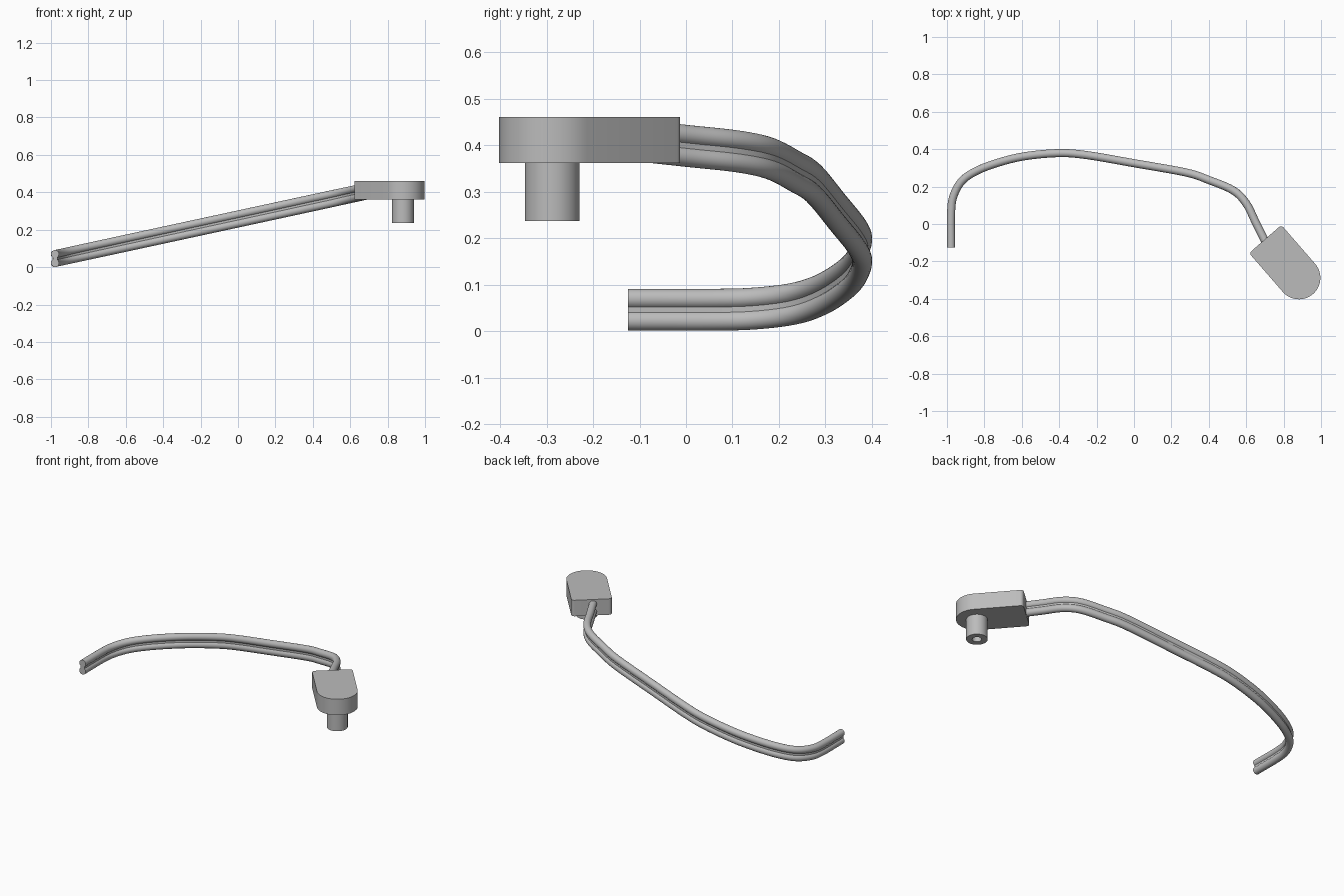
import bpy, bmesh, math
from mathutils import Vector

cube = bpy.data.objects.get("Cube")
if cube:
    bpy.data.objects.remove(cube, do_unlink=True)

grey = bpy.data.materials.new("light_grey")
grey.use_nodes = True
COLOUR = (0.5, 0.5, 0.5, 1)
grey.diffuse_color = COLOUR
grey.node_tree.nodes["Principled BSDF"].inputs["Base Color"].default_value = COLOUR


def make_object(name, bm):
    bmesh.ops.recalc_face_normals(bm, faces=bm.faces)
    mesh = bpy.data.meshes.new(name)
    bm.to_mesh(mesh)
    bm.free()
    mesh.materials.append(grey)
    obj = bpy.data.objects.new(name, mesh)
    bpy.context.collection.objects.link(obj)
    bpy.ops.object.select_all(action="DESELECT")
    obj.select_set(True)
    bpy.context.view_layer.objects.active = obj
    bpy.ops.object.shade_smooth_by_angle(angle=math.radians(35))
    return obj


def loft(bm, rings):
    """Skin a list of vertex rings; returns the vertex rings."""
    loops = [[bm.verts.new(p) for p in ring] for ring in rings]
    n = len(loops[0])
    for a, b in zip(loops, loops[1:]):
        for i in range(n):
            j = (i + 1) % n
            bm.faces.new((a[i], a[j], b[j], b[i]))
    return loops


def catmull(p0, p1, p2, p3, t):
    return 0.5 * (2 * p1 + (p2 - p0) * t + (2 * p0 - 5 * p1 + 4 * p2 - p3) * t * t
                  + (3 * p1 - p0 - 3 * p2 + p3) * t ** 3)


# Twin cable: figure-eight section swept along a curve in a sloping plane
plan = [(-0.978, -0.125), (-0.978, 0.06), (-0.965, 0.15), (-0.92, 0.23), (-0.84, 0.285),
        (-0.72, 0.33), (-0.58, 0.363), (-0.4, 0.379), (-0.25, 0.368), (0, 0.325),
        (0.28, 0.275), (0.4, 0.235), (0.53, 0.18), (0.60, 0.11), (0.65, 0.01),
        (0.69, -0.07), (0.715, -0.12)]
pts = [Vector((x, y, 0.046 + 0.216 * (x + 0.978))) for x, y in plan]
ext = [2 * pts[0] - pts[1]] + pts + [2 * pts[-1] - pts[-2]]
STEPS = 5
path = [catmull(*ext[i:i + 4], s / STEPS) for i in range(len(pts) - 1) for s in range(STEPS)]
path.append(pts[-1])

R, OFFSET, GAP = 0.0215, 0.0235, math.radians(35)
section = []
for base, sign in ((-math.pi / 2 + GAP, 1), (math.pi / 2 + GAP, -1)):
    for i in range(21):
        a = base + (2 * math.pi - 2 * GAP) * i / 20
        section.append((R * math.cos(a), R * math.sin(a) + sign * OFFSET))

rings = []
for i, p in enumerate(path):
    tangent = (path[min(i + 1, len(path) - 1)] - path[max(i - 1, 0)]).normalized()
    side = tangent.cross(Vector((0, 0, 1))).normalized()
    up = side.cross(tangent)
    rings.append([p + side * u + up * v for u, v in section])
bm = bmesh.new()
loops = loft(bm, rings)
for end in (loops[0], loops[-1]):
    bm.faces.new(end)
make_object("twin_cable", bm)

# Plug body: block with a round nose and small rounded rear corners
CENTRE = Vector((0.882, -0.288, 0))
axis = Vector((0.656, -0.755, 0)).normalized()
across = Vector((-axis.y, axis.x, 0))
NOSE, REAR, CORNER = 0.1145, 0.275, 0.018
outline = [(NOSE * math.cos(a), NOSE * math.sin(a))
           for a in (math.pi * (i / 32 - 0.5) for i in range(33))]
for sign, start in ((1, 90), (-1, 180)):
    for i in range(7):
        a = math.radians(start + 15 * i)
        outline.append((-REAR + CORNER + CORNER * math.cos(a),
                        sign * (NOSE - CORNER) + CORNER * math.sin(a)))
bm = bmesh.new()
loops = loft(bm, [[CENTRE + axis * u + across * v + Vector((0, 0, z)) for u, v in outline]
                  for z in (0.362, 0.461)])
for end in loops:
    bm.faces.new(end)
make_object("plug_body", bm)

# Hollow pin under the nose
profile = [(0.059, 0.37), (0.059, 0.237), (0.026, 0.237), (0.026, 0.36)]
bm = bmesh.new()
loops = loft(bm, [[CENTRE + Vector((r * math.cos(a), r * math.sin(a), z))
                   for a in (2 * math.pi * i / 40 for i in range(40))] for r, z in profile])
for end in (loops[0], loops[-1]):
    bm.faces.new(end)
make_object("plug_pin", bm)
